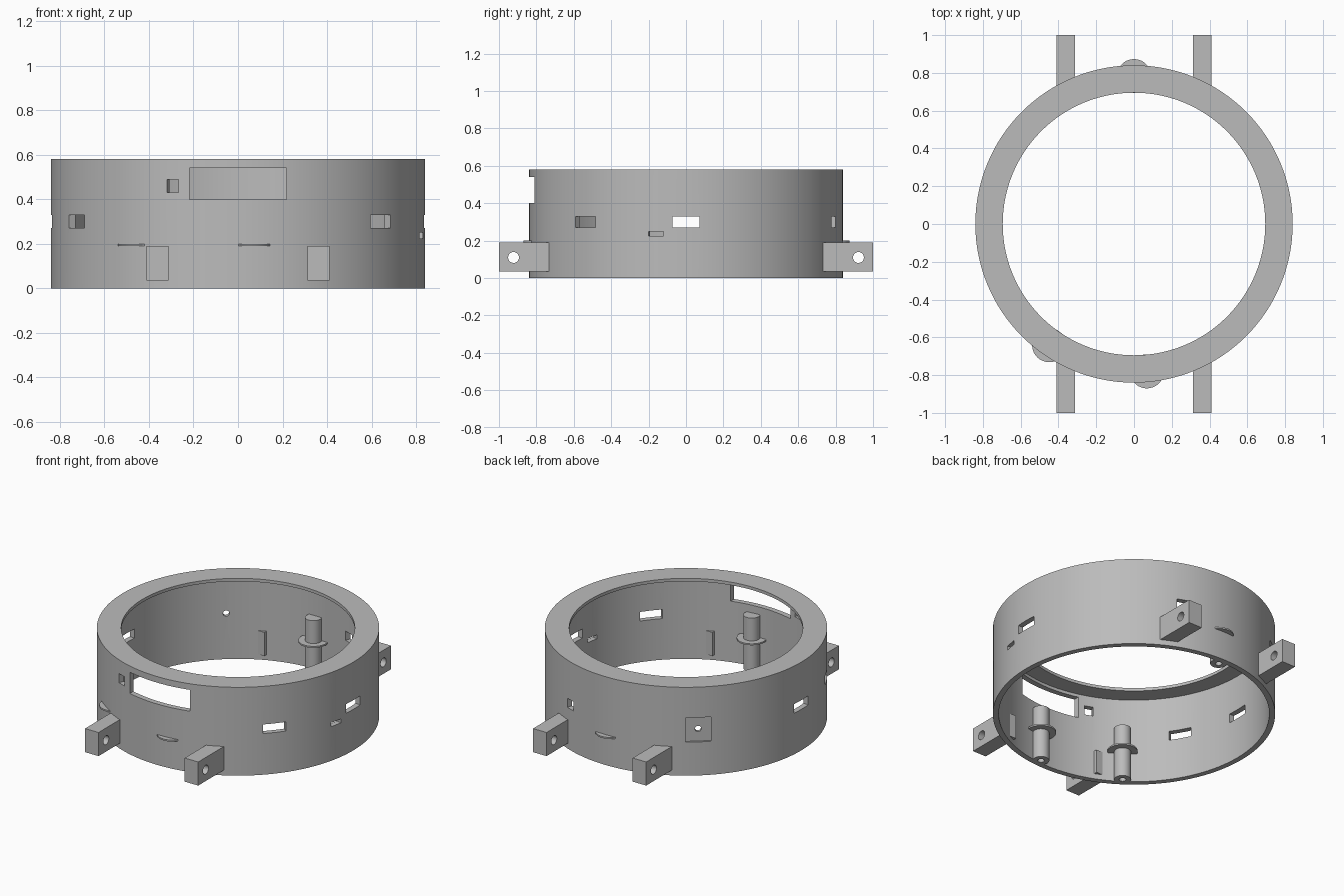
import bpy, bmesh
from math import radians, cos, sin, pi
from mathutils import Matrix

old = bpy.data.objects.get("Cube")
if old:
    bpy.data.objects.remove(old, do_unlink=True)

OUTER, INNER, LIP, HEIGHT = 0.84, 0.805, 0.695, 0.58

grey = bpy.data.materials.new("plain grey")
grey.use_nodes = True
grey.diffuse_color = (0.5, 0.5, 0.5, 1)
grey.node_tree.nodes["Principled BSDF"].inputs["Base Color"].default_value = (0.5, 0.5, 0.5, 1)


def finish(name, bm):
    bmesh.ops.recalc_face_normals(bm, faces=bm.faces)
    mesh = bpy.data.meshes.new(name)
    bm.to_mesh(mesh)
    bm.free()
    mesh.materials.append(grey)
    obj = bpy.data.objects.new(name, mesh)
    bpy.context.collection.objects.link(obj)
    return obj


def box(name, size, centre, angle=0):
    """Box turned about z, then placed."""
    bm = bmesh.new()
    bmesh.ops.create_cube(bm, size=1, matrix=Matrix.Translation(centre)
                          @ Matrix.Rotation(angle, 4, 'Z') @ Matrix.Diagonal((*size, 1)))
    return finish(name, bm)


def cylinder(name, radius, length, centre, turn=Matrix(), sides=40):
    bm = bmesh.new()
    bmesh.ops.create_cone(bm, cap_ends=True, segments=sides, radius1=radius, radius2=radius,
                          depth=length, matrix=Matrix.Translation(centre) @ turn)
    return finish(name, bm)


def around(degrees, radius, z):
    a = radians(degrees)
    return (radius * cos(a), radius * sin(a), z)


def combine(obj, others, operation='DIFFERENCE'):
    """Apply booleans in turn and discard the helper solids."""
    bpy.context.view_layer.objects.active = obj
    for other in others:
        other.hide_render = True
        mod = obj.modifiers.new("boolean", 'BOOLEAN')
        mod.operation, mod.solver, mod.object = operation, 'EXACT', other
        bpy.ops.object.modifier_apply(modifier=mod.name)
        bpy.data.objects.remove(other, do_unlink=True)


def smooth(obj):
    bpy.ops.object.select_all(action='DESELECT')
    obj.select_set(True)
    bpy.context.view_layer.objects.active = obj
    bpy.ops.object.shade_smooth_by_angle(angle=radians(30))


# Ring wall with an inward lip at the top
bm = bmesh.new()
profile = [(OUTER, 0), (OUTER, HEIGHT), (LIP, HEIGHT),
           (LIP, HEIGHT - 0.02), (INNER, HEIGHT - 0.02), (INNER, 0)]
points = [bm.verts.new((r, 0, z)) for r, z in profile]
edges = [bm.edges.new((points[i - 1], points[i])) for i in range(len(points))]
bmesh.ops.spin(bm, geom=points + edges, cent=(0, 0, 0), axis=(0, 0, 1),
               angle=2 * pi, steps=128, use_merge=True)
bmesh.ops.remove_doubles(bm, verts=bm.verts, dist=1e-5)
ring = finish("ring_wall", bm)

# Display window and small square opening in the front
cutters = [box("window_cutter", (0.435, 0.3, 0.14), (0, -0.82, 0.47)),
           box("square_cutter", (0.055, 0.2, 0.06), around(249.5, 0.82, 0.46), radians(-20.5))]
# Slots round the wall: direction, width, height, level
for angle, width, tall, z in [(0, 0.145, 0.06, 0.3), (180, 0.145, 0.06, 0.3),
                              (210, 0.14, 0.06, 0.3), (320, 0.14, 0.06, 0.3),
                              (70, 0.065, 0.06, 0.3), (-11, 0.08, 0.026, 0.237)]:
    cutters.append(box("slot_cutter", (0.2, width, tall), around(angle, 0.82, z), radians(angle)))
# Shallow square recess with a round hole
cutters.append(box("recess_cutter", (0.1, 0.155, 0.16), around(130, OUTER + 0.036, 0.3), radians(130)))
cutters.append(cylinder("hole_cutter", 0.019, 0.3, around(130, 0.82, 0.3),
                        Matrix.Rotation(radians(130), 4, 'Z') @ Matrix.Rotation(pi / 2, 4, 'Y')))
combine(ring, cutters)
smooth(ring)

# Four mounting arms with cross holes
for sx, side in ((-1, "right"), (1, "left")):
    for sy, end in ((-1, "front"), (1, "back")):
        arm = box(f"{end}_{side}_arm", (0.098, 0.28, 0.155), (sx * 0.362, sy * 0.86, 0.1125))
        combine(arm, [cylinder("pin_cutter", 0.029, 0.3, (sx * 0.362, sy * 0.922, 0.11),
                               Matrix.Rotation(pi / 2, 4, 'Y'))])
        smooth(arm)

# Flanged posts with a pilot hole underneath
for name, angle in (("back_post", 90), ("front_post", 275), ("side_post", 235)):
    post = cylinder(name, 0.05, 0.35, around(angle, 0.783, 0.175))
    combine(post, [cylinder("flange", 0.09, 0.01, around(angle, 0.783, 0.195), sides=64)], 'UNION')
    combine(post, [cylinder("pilot_cutter", 0.02, 0.3, around(angle, 0.783, 0))])
    smooth(post)
